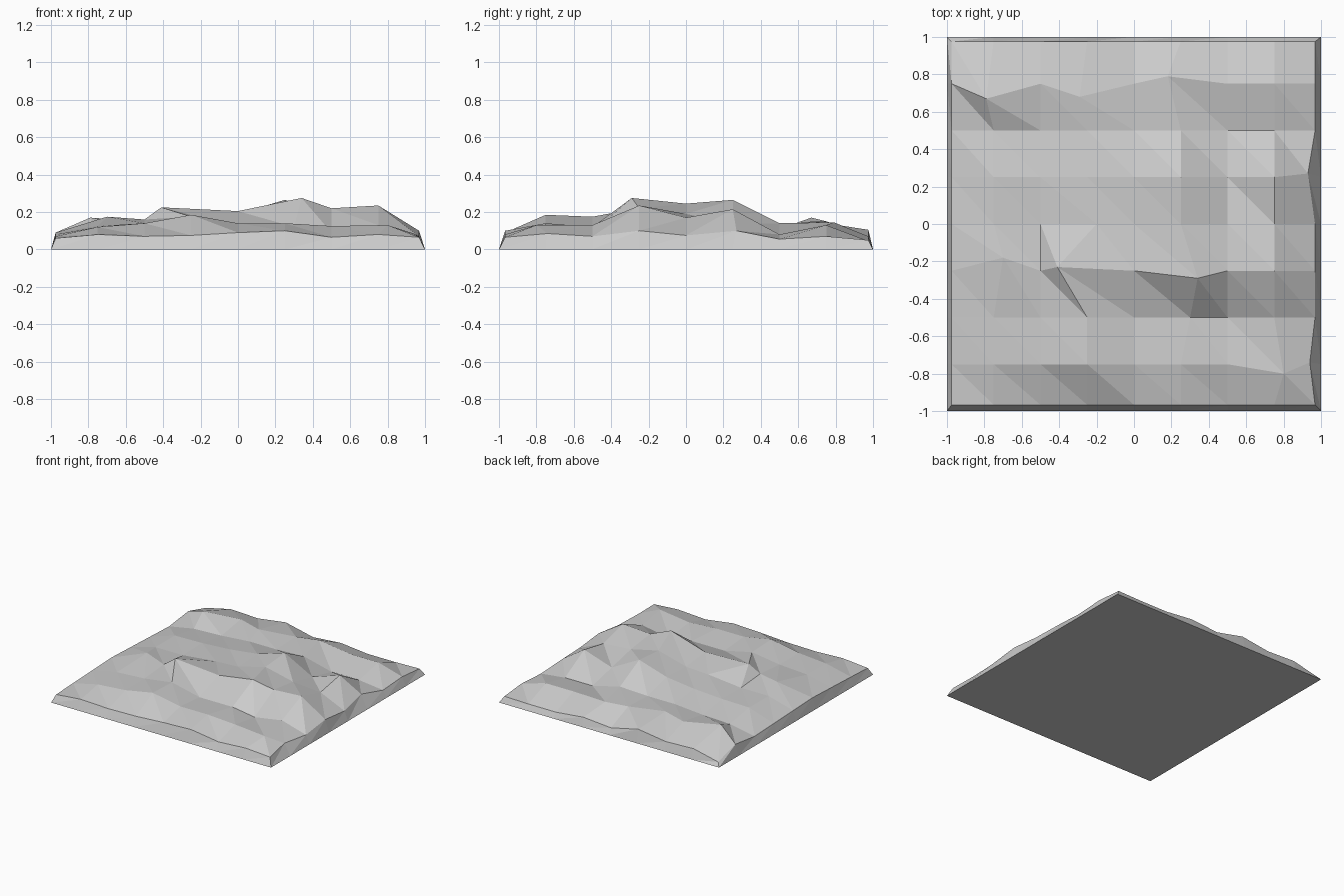
import bpy
import bmesh

if "Cube" in bpy.data.objects:
    bpy.data.objects.remove(bpy.data.objects["Cube"])

N = 9
# Heights in hundredths: one row per grid line, front (-y) to back (+y)
HEIGHTS = [
    [6, 8, 7, 7.5, 9, 10, 6.5, 8, 6.5],
    [7, 12, 14, 18.5, 14, 14, 12.5, 13, 8.5],
    [8, 12.5, 14, 17.5, 12, 12, 9, 13, 7],
    [9, 17.5, 16, 22.5, 20.5, 27.5, 22, 23.5, 10],
    [8, 14, 14, 17, 18, 24.5, 19, 17, 7.5],
    [7, 14, 14.5, 16, 19, 26.5, 13.5, 21.5, 10],
    [6, 10, 11, 13, 13, 14, 8, 8, 5.5],
    [9, 17, 15, 15, 14, 14.5, 13, 13, 7],
    [3, 8, 7, 10.5, 5, 7, 4.5, 4.5, 5],
]
# Grid points nudged sideways: (column, row) -> (x, y)
NUDGED = {
    (3, 3): (-0.41, -0.23), (5, 3): (0.34, -0.29), (1, 3): (-0.7, -0.18),
    (3, 4): (-0.2, 0), (5, 2): (0.3, -0.5), (7, 1): (0.8, -0.8),
    (1, 7): (-0.79, 0.67), (3, 7): (-0.29, 0.68), (5, 7): (0.18, 0.79),
    (8, 5): (0.93, 0.27), (8, 1): (0.94, -0.74),
}


def grid_line(i, low, high):
    """Even grid spacing, with the outer lines pulled in from the rim."""
    return low if i == 0 else high if i == N - 1 else -1 + i * 0.25


bm = bmesh.new()

# Terrain surface, triangulated along one diagonal
top = {}
for r in range(N):
    for c in range(N):
        x, y = NUDGED.get((c, r), (grid_line(c, -0.975, 0.968), grid_line(r, -0.967, 0.975)))
        top[c, r] = bm.verts.new((x, y, HEIGHTS[r][c] / 100))
for r in range(N - 1):
    for c in range(N - 1):
        a, b = top[c, r], top[c + 1, r]
        d, e = top[c, r + 1], top[c + 1, r + 1]
        bm.faces.new((a, b, d))
        bm.faces.new((b, e, d))

# Sloping sides down to a square base
m = N - 1
ring = ([(i, 0) for i in range(m)] + [(m, i) for i in range(m)]
        + [(m - i, m) for i in range(m)] + [(0, m - i) for i in range(m)])
base = [bm.verts.new((-1 + c * 0.25, -1 + r * 0.25, 0)) for c, r in ring]
for i in range(len(ring)):
    j = (i + 1) % len(ring)
    bm.faces.new((base[i], base[j], top[ring[j]]))
    bm.faces.new((base[i], top[ring[j]], top[ring[i]]))
bm.faces.new(base[::-1])

bmesh.ops.recalc_face_normals(bm, faces=bm.faces)
mesh = bpy.data.meshes.new("terrain_tile")
bm.to_mesh(mesh)
bm.free()
bpy.context.collection.objects.link(bpy.data.objects.new("terrain_tile", mesh))
